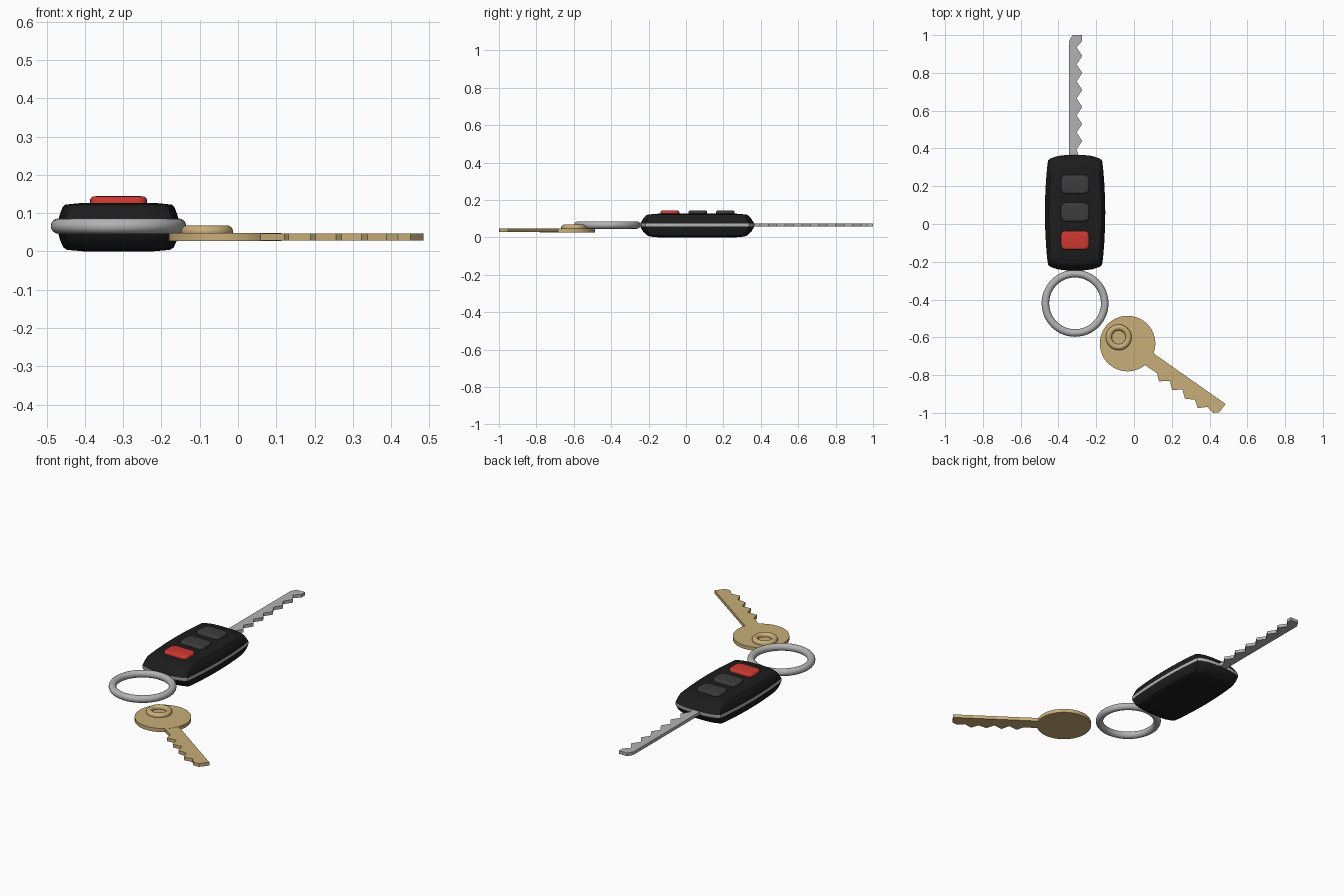
import bpy, bmesh, math

if "Cube" in bpy.data.objects:
    bpy.data.objects.remove(bpy.data.objects["Cube"])

def material(name, r, g, b):
    m = bpy.data.materials.new(name)
    m.diffuse_color = (r, g, b, 1)
    m.use_nodes = True
    m.node_tree.nodes["Principled BSDF"].inputs["Base Color"].default_value = m.diffuse_color
    return m

black = material("black plastic", 0.012, 0.012, 0.012)
grey = material("dark grey rubber", 0.045, 0.045, 0.045)
red = material("red rubber", 0.62, 0.04, 0.03)
silver = material("silver metal", 0.45, 0.45, 0.45)
brass = material("brass", 0.58, 0.42, 0.19)

FX, FY = -0.312, 0.06          # centre of the fob


def finish(obj, mats, angle=30):
    for m in mats:
        obj.data.materials.append(m)
    bpy.ops.object.select_all(action='DESELECT')
    obj.select_set(True)
    bpy.context.view_layer.objects.active = obj
    bpy.ops.object.shade_smooth_by_angle(angle=math.radians(angle))
    return obj


def loft(name, rings, mats, angle=30, rule=None):
    """Skin a stack of equal-length point rings and cap both ends."""
    bm = bmesh.new()
    rows = [[bm.verts.new(p) for p in ring] for ring in rings]
    n = len(rows[0])
    for a, b in zip(rows, rows[1:]):
        for i in range(n):
            bm.faces.new((a[i], a[(i + 1) % n], b[(i + 1) % n], b[i]))
    bm.faces.new(rows[0][::-1])
    bm.faces.new(rows[-1])
    bmesh.ops.recalc_face_normals(bm, faces=bm.faces)
    if rule:
        for f in bm.faces:
            f.material_index = rule(f.calc_center_median())
    me = bpy.data.meshes.new(name)
    bm.to_mesh(me)
    bm.free()
    obj = bpy.data.objects.new(name, me)
    bpy.context.collection.objects.link(obj)
    return finish(obj, mats, angle)


def plate(name, pts, z0, z1, mat):
    return loft(name, [[(x, y, z) for x, y in pts] for z in (z0, z1)], [mat])


def torus(name, loc, major, minor, mat):
    bpy.ops.mesh.primitive_torus_add(location=loc, major_radius=major, minor_radius=minor,
                                     major_segments=64, minor_segments=16)
    obj = bpy.context.object
    obj.name = name
    return finish(obj, [mat], 60)


# Fob body: bulged outline, rounded top and bottom, silver seam round the middle
quarter = [(0.160, 0.0), (0.1585, 0.08), (0.154, 0.17), (0.148, 0.24), (0.143, 0.277),
           (0.130, 0.287), (0.092, 0.300), (0.050, 0.305)]
half = quarter + [(-x, y) for x, y in quarter[::-1]]
outline = half + [(-x, -y) for x, y in half[1:-1]]
levels = [(0.0, 0.07, 0.10), (0.004, 0.026, 0.055), (0.010, 0.016, 0.038), (0.030, 0.007, 0.016),
          (0.058, 0.0, 0.0), (0.074, 0.0, 0.0), (0.100, 0.008, 0.016), (0.116, 0.014, 0.030),
          (0.122, 0.020, 0.042), (0.127, 0.07, 0.10)]
rings = [[(FX + x * (1 - ix / 0.16), FY + y * (1 - iy / 0.305), z) for x, y in outline]
         for z, ix, iy in levels]
loft("fob_body", rings, [black, silver], 30, lambda c: int(0.06 < c.z < 0.072 and len(rings) > 0))

# Buttons: rounded rectangles with softened tops
def rounded_rect(cx, cy, hx, hy, r, z):
    pts = []
    for k, (sx, sy) in enumerate([(1, 1), (-1, 1), (-1, -1), (1, -1)]):
        for j in range(6):
            a = math.pi / 2 * (k + j / 5)
            pts.append((cx + sx * (hx - r) + r * math.cos(a),
                        cy + sy * (hy - r) + r * math.sin(a), z))
    return pts

for name, y, mat in [("lock_button", 0.21, grey), ("unlock_button", 0.063, grey),
                     ("panic_button", -0.086, red)]:
    loft(name, [rounded_rect(FX, y, 0.074 - i, 0.05 - i, 0.026 - i * 0.5, z)
                for z, i in [(0.115, 0), (0.135, 0), (0.140, 0.002), (0.143, 0.007), (0.144, 0.014)]],
         [mat], 50)

# Car key blade with regular teeth along its right edge
teeth = [(-0.274, 0.968)]
for k in range(7):
    teeth += [(-0.304, 0.935 - 0.09 * k), (-0.274, 0.89 - 0.09 * k)]
plate("car_key_blade", [(-0.274, 0.30), (-0.344, 0.30), (-0.344, 0.968), (-0.326, 1.0),
                        (-0.274, 1.0)] + teeth[:-1], 0.057, 0.075, silver)

# Split ring
torus("key_ring", (FX, -0.42, 0.066), 0.157, 0.020, silver)

# House key: round head, raised eyelet, toothed blade
HX, HY = -0.034, -0.633
plate("house_key_head", [(HX + 0.147 * math.cos(t * math.tau / 64), HY + 0.147 * math.sin(t * math.tau / 64))
                         for t in range(64)], 0.027, 0.048, brass)
torus("house_key_eyelet", (-0.081, -0.6, 0.052), 0.052, 0.016, brass)
blade = [(0.0, -0.62), (0.09, -0.672), (0.105, -0.686), (0.485, -0.953), (0.450, -0.998), (0.418, -1.0),
         (0.388, -0.968), (0.338, -0.975), (0.322, -0.930), (0.270, -0.925),
         (0.256, -0.875), (0.202, -0.880), (0.190, -0.830), (0.132, -0.833),
         (0.122, -0.790), (0.060, -0.748), (-0.03, -0.69)]
plate("house_key_blade", blade, 0.028, 0.047, brass)
